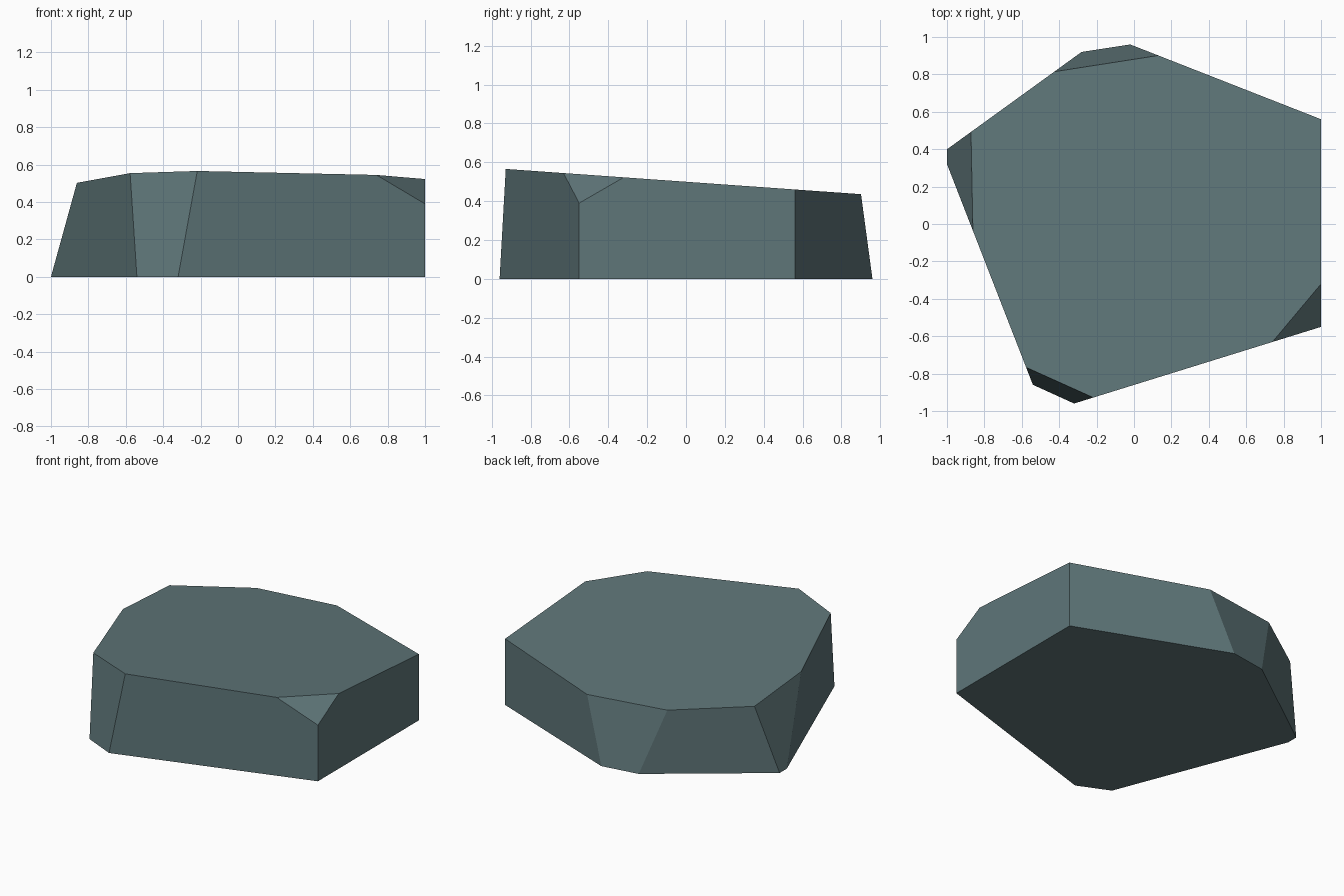
import bpy
import bmesh
from mathutils import Vector

cube = bpy.data.objects.get("Cube")
if cube:
    bpy.data.objects.remove(cube, do_unlink=True)

# Slate grey stone
stone = bpy.data.materials.new("slate_grey")
stone.use_nodes = True
colour = (0.114, 0.181, 0.191, 1)
stone.diffuse_color = colour
bsdf = next(n for n in stone.node_tree.nodes if n.type == "BSDF_PRINCIPLED")
bsdf.inputs["Base Color"].default_value = colour
bsdf.inputs["Roughness"].default_value = 0.9


def chop(bm, a, b, c):
    """Slice along the plane through three points, drop the outside, cap the cut."""
    a, b, c = Vector(a), Vector(b), Vector(c)
    normal = (b - a).cross(c - a).normalized()
    if normal.dot(a - Vector((0, 0, 0.2))) < 0:
        normal.negate()
    cut = bmesh.ops.bisect_plane(
        bm, geom=bm.verts[:] + bm.edges[:] + bm.faces[:], dist=1e-5,
        plane_co=a, plane_no=normal, clear_outer=True)
    edges = [e for e in cut["geom_cut"] if isinstance(e, bmesh.types.BMEdge)]
    bmesh.ops.edgeloop_fill(bm, edges=edges)


# Five-sided block
bm = bmesh.new()
outline = [(-1.024, 0.382), (-0.482, -1.01), (1, -0.55), (1, 0.56), (-0.153, 1.012)]
base = bm.faces.new([bm.verts.new((x, y, 0)) for x, y in outline])
block = bmesh.ops.extrude_face_region(bm, geom=[base], use_keep_orig=True)
top = [v for v in block["geom"] if isinstance(v, bmesh.types.BMVert)]
bmesh.ops.translate(bm, verts=top, vec=(0, 0, 0.8))

# Sloping top, then the left, front, back and right chipped corners
chop(bm, (0, 0, 0.5), (1, 0, 0.5), (0, -1, 0.571))
chop(bm, (-1, 0.4, 0), (-1, 0.32, 0), (-0.862, 0, 0.5))
chop(bm, (-0.54, -0.86, 0), (-0.32, -0.96, 0), (-0.22, -0.927, 0.566))
chop(bm, (-0.28, 0.92, 0), (-0.02, 0.96, 0), (0.13, 0.901, 0.436))
chop(bm, (1, -0.55, 0.39), (0.74, -0.63, 0.545), (1, -0.32, 0.523))

bmesh.ops.recalc_face_normals(bm, faces=bm.faces[:])
mesh = bpy.data.meshes.new("rock")
bm.to_mesh(mesh)
bm.free()
mesh.materials.append(stone)
rock = bpy.data.objects.new("rock", mesh)
bpy.context.collection.objects.link(rock)
